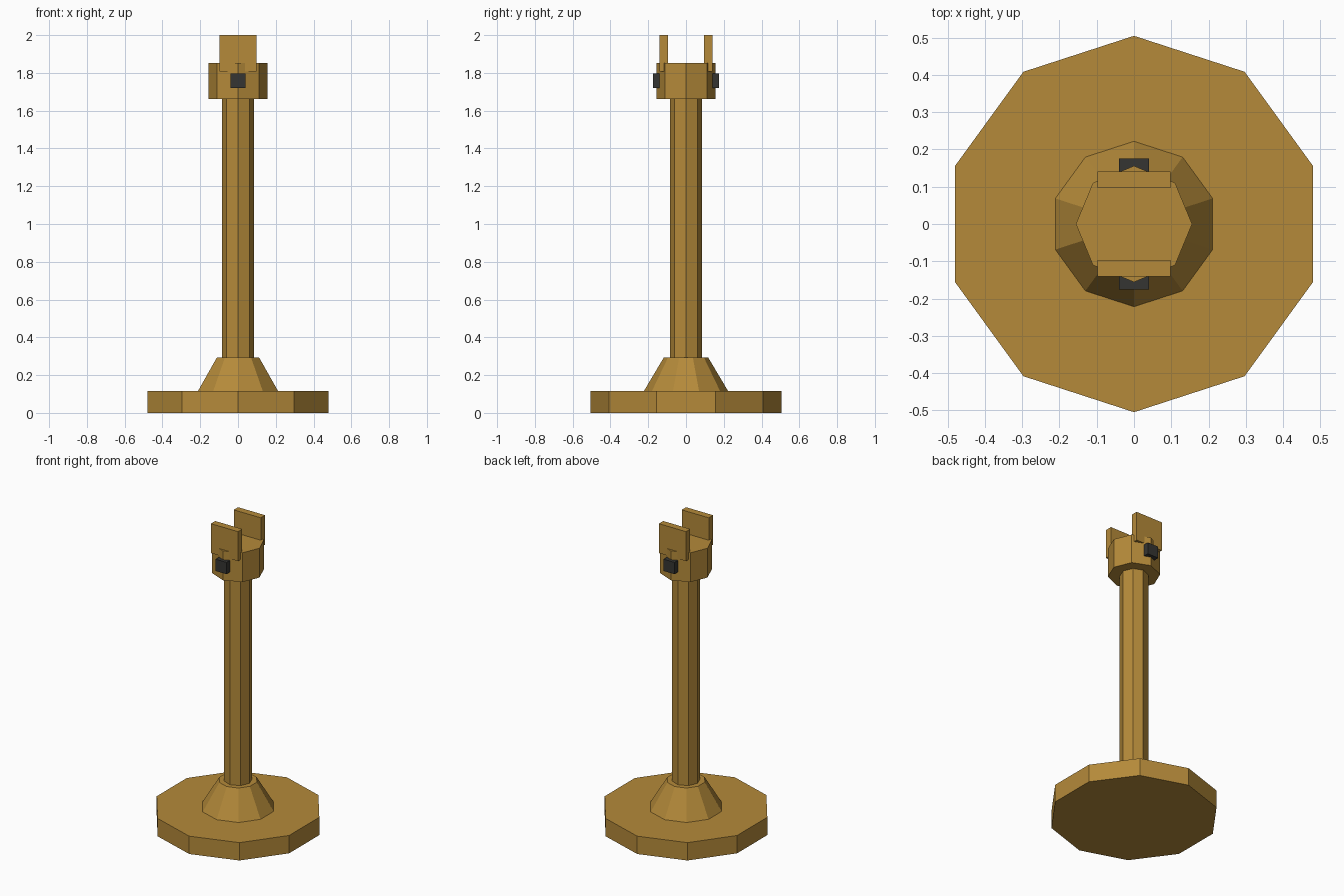
import bpy, bmesh, math
from mathutils import Matrix, Vector

if "Cube" in bpy.data.objects:
    bpy.data.objects.remove(bpy.data.objects["Cube"])


def material(name, color):
    m = bpy.data.materials.new(name)
    m.diffuse_color = (*color, 1)
    m.use_nodes = True
    m.node_tree.nodes["Principled BSDF"].inputs["Base Color"].default_value = m.diffuse_color
    return m


BRASS = material("golden_brown", (0.46, 0.255, 0.042))
BLACK = material("charcoal", (0.036, 0.036, 0.032))


def finish(name, bm, mat):
    mesh = bpy.data.meshes.new(name)
    bmesh.ops.recalc_face_normals(bm, faces=bm.faces)
    bm.to_mesh(mesh)
    bm.free()
    mesh.materials.append(mat)
    bpy.context.collection.objects.link(bpy.data.objects.new(name, mesh))


def prism(name, sides, r0, r1, z0, z1, mat):
    """Capped frustum with one corner on the +y axis."""
    bm = bmesh.new()
    rings = []
    for r, z in ((r0, z0), (r1, z1)):
        angles = [math.pi / 2 + i * math.tau / sides for i in range(sides)]
        rings.append([bm.verts.new((r * math.cos(a), r * math.sin(a), z)) for a in angles])
    low, high = rings
    for i in range(sides):
        j = (i + 1) % sides
        bm.faces.new((low[i], low[j], high[j], high[i]))
    bm.faces.new(low[::-1])
    bm.faces.new(high)
    finish(name, bm, mat)


def box(name, lo, hi, mat):
    lo, hi = Vector(lo), Vector(hi)
    bm = bmesh.new()
    size = Matrix.Diagonal((*(hi - lo), 1))
    bmesh.ops.create_cube(bm, size=1, matrix=Matrix.Translation((lo + hi) / 2) @ size)
    finish(name, bm, mat)


# Stand: decagonal foot and flare, octagonal pole and head
prism("base", 10, 0.505, 0.505, 0, 0.117, BRASS)
prism("base_flare", 10, 0.222, 0.117, 0.117, 0.294, BRASS)
prism("pole", 8, 0.085, 0.085, 0.294, 1.661, BRASS)
prism("head", 8, 0.156, 0.156, 1.661, 1.853, BRASS)

# Fork plates and dark knobs, front and back
for side, s in (("front", -1), ("back", 1)):
    ya, yb = sorted((s * 0.096, s * 0.141))
    box(side + "_fork_plate", (-0.098, ya, 1.807), (0.098, yb, 2.0), BRASS)
    ya, yb = sorted((s * 0.138, s * 0.176))
    box(side + "_knob", (-0.04, ya, 1.719), (0.04, yb, 1.796), BLACK)
